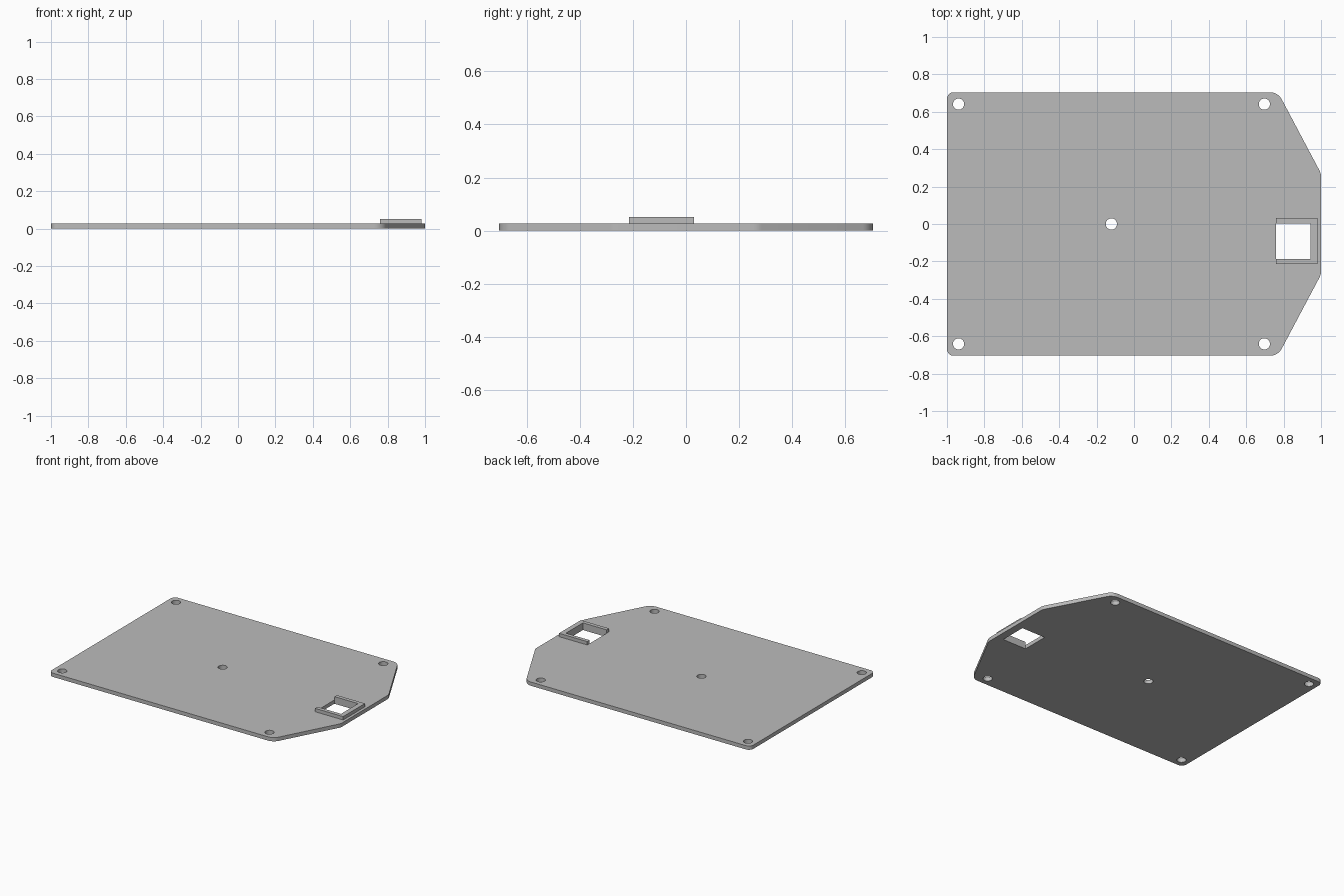
import bpy, bmesh, math
from mathutils import Vector

cube = bpy.data.objects.get("Cube")
if cube:
    bpy.data.objects.remove(cube, do_unlink=True)

grey = bpy.data.materials.new("plain grey")
grey.use_nodes = True
colour = (0.5, 0.5, 0.5, 1)
grey.diffuse_color = colour
grey.node_tree.nodes["Principled BSDF"].inputs["Base Color"].default_value = colour

THICK = 0.027
TOP = 0.051


def circle(x, y, r, n=32):
    return [(x + r * math.cos(math.tau * i / n), y + r * math.sin(math.tau * i / n))
            for i in range(n)]


def rounded(corners, steps=8):
    """Fillet each (x, y, radius) corner of a convex outline."""
    out = []
    for i, (x, y, r) in enumerate(corners):
        p = Vector((x, y))
        a = (Vector(corners[i - 1][:2]) - p).normalized()
        b = (Vector(corners[(i + 1) % len(corners)][:2]) - p).normalized()
        half = a.angle(b) / 2
        centre = p + (a + b).normalized() * r / math.sin(half)
        start = p + a * r / math.tan(half) - centre
        end = p + b * r / math.tan(half) - centre
        for k in range(steps + 1):
            t = k / steps
            # Spherical interpolation keeps the arc points evenly spaced
            w = math.pi - 2 * half
            arc = (start * math.sin((1 - t) * w) + end * math.sin(t * w)) / math.sin(w)
            out.append(tuple(centre + arc))
    return out


def extrude_profile(name, loops, z0, z1):
    """Fill closed loops (the first is the outline, the rest holes) and extrude."""
    bm = bmesh.new()
    edges = []
    for loop in loops:
        vs = [bm.verts.new((x, y, z0)) for x, y in loop]
        edges += [bm.edges.new((v, vs[i - 1])) for i, v in enumerate(vs)]
    bmesh.ops.triangle_fill(bm, use_beauty=True, use_dissolve=False, edges=edges)
    ext = bmesh.ops.extrude_face_region(bm, geom=bm.faces[:], use_keep_orig=True)
    moved = [g for g in ext["geom"] if isinstance(g, bmesh.types.BMVert)]
    bmesh.ops.translate(bm, verts=moved, vec=(0, 0, z1 - z0))
    bmesh.ops.recalc_face_normals(bm, faces=bm.faces[:])
    mesh = bpy.data.meshes.new(name)
    bm.to_mesh(mesh)
    bm.free()
    mesh.materials.append(grey)
    obj = bpy.data.objects.new(name, mesh)
    bpy.context.collection.objects.link(obj)
    bpy.ops.object.select_all(action="DESELECT")
    obj.select_set(True)
    bpy.context.view_layer.objects.active = obj
    bpy.ops.object.shade_smooth_by_angle(angle=math.radians(30))
    return obj


# Window opening and the collar around it
X0, X1, Y0, Y1 = 0.758, 0.945, -0.188, 0.004
WALL_X, WALL_Y = 0.035, 0.027

# Base plate with chamfered right end, screw holes and window
half_outline = [(1, 0.27, 0.07), (0.77, 0.704, 0.07), (-1, 0.704, 0.035)]
outline = half_outline + [(x, -y, r) for x, y, r in reversed(half_outline)]
holes = [circle(x, y, 0.03) for x in (-0.938, 0.697) for y in (-0.641, 0.641)]
holes.append(circle(-0.121, 0, 0.03))
window = [(X0, Y0), (X1, Y0), (X1, Y1), (X0, Y1)]
extrude_profile("base_plate", [rounded(outline)] + holes + [window], 0, THICK)

# Three-sided collar, open toward the middle of the plate
collar = [(X0, Y0), (X1, Y0), (X1, Y1), (X0, Y1),
          (X0, Y1 + WALL_Y), (X1 + WALL_X, Y1 + WALL_Y),
          (X1 + WALL_X, Y0 - WALL_Y), (X0, Y0 - WALL_Y)]
extrude_profile("window_collar", [collar], THICK, TOP)
